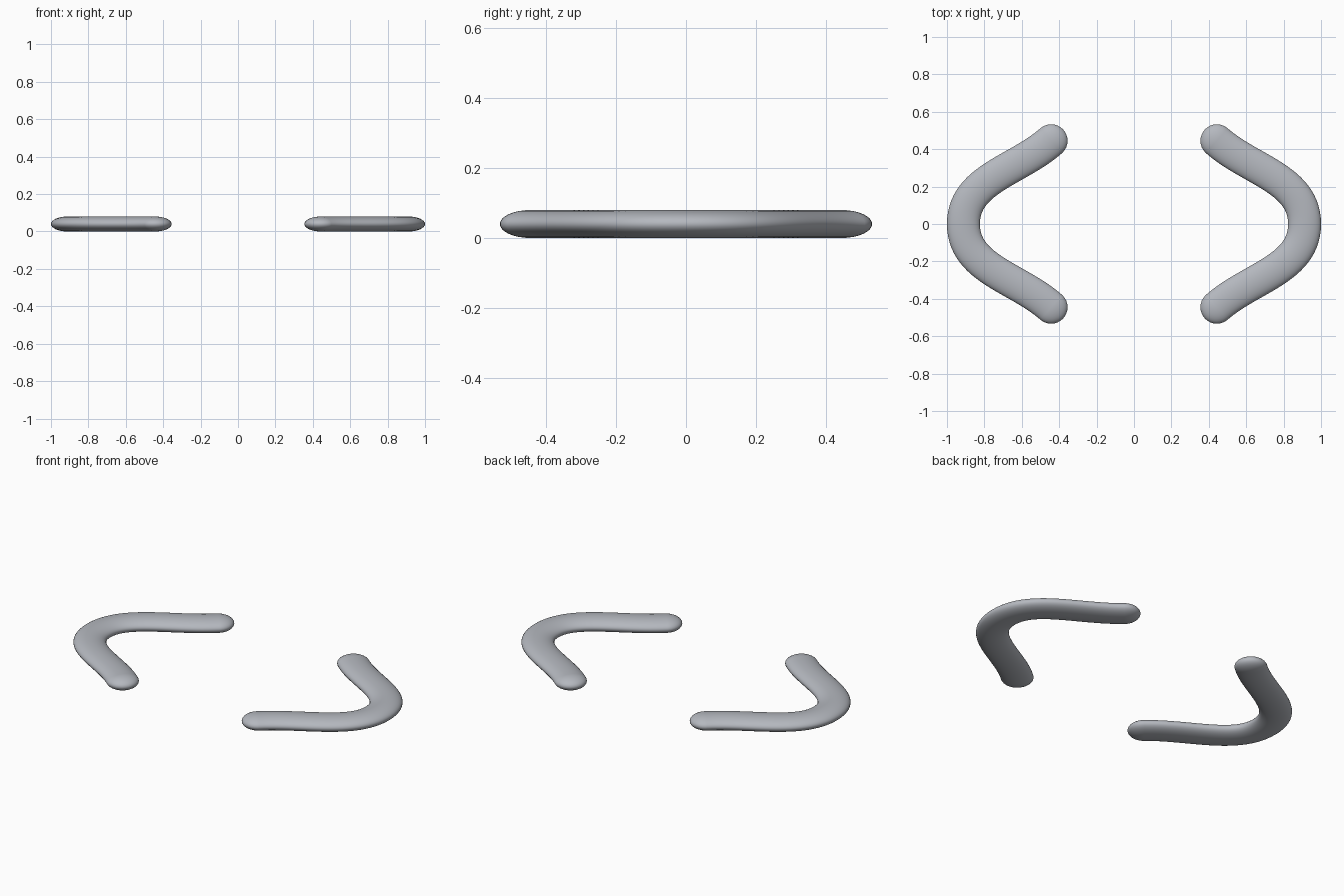
import bpy, bmesh, math
from mathutils import Vector, Matrix
from mathutils.geometry import interpolate_bezier

if "Cube" in bpy.data.objects:
    bpy.data.objects.remove(bpy.data.objects["Cube"])

R, H = 0.088, 0.04      # half width and half height of the flattened tube
SIDES = 32

grey = bpy.data.materials.new("light grey")
grey.diffuse_color = (0.46, 0.48, 0.52, 1)
grey.use_nodes = True
grey.node_tree.nodes["Principled BSDF"].inputs["Base Color"].default_value = grey.diffuse_color


def finish(name, bm):
    bmesh.ops.recalc_face_normals(bm, faces=bm.faces)
    me = bpy.data.meshes.new(name)
    bm.to_mesh(me)
    bm.free()
    me.materials.append(grey)
    for p in me.polygons:
        p.use_smooth = True
    ob = bpy.data.objects.new(name, me)
    bpy.context.collection.objects.link(ob)


def half_path():
    # gentle S from the rounded tip to the middle of the bend
    return interpolate_bezier(Vector((0.443, 0.445, 0)), Vector((0.625, 0.285, 0)),
                              Vector((0.912, 0.24, 0)), Vector((0.912, 0, 0)), 28)


def curved_arm(name, side):
    # sweep an ellipse along the mirrored path
    half = half_path()
    path = half + [Vector((p.x, -p.y, 0)) for p in reversed(half[:-1])]
    bm = bmesh.new()
    rings = []
    for i, p in enumerate(path):
        t = (path[min(i + 1, len(path) - 1)] - path[max(i - 1, 0)]).normalized()
        n = Vector((-t.y, t.x, 0))
        ring = []
        for k in range(SIDES):
            a = 2 * math.pi * k / SIDES
            q = p + n * R * math.cos(a)
            ring.append(bm.verts.new((side * q.x, q.y, H + H * math.sin(a))))
        rings.append(ring)
    for a, b in zip(rings, rings[1:]):
        for k in range(SIDES):
            j = (k + 1) % SIDES
            bm.faces.new((a[k], a[j], b[j], b[k]))
    finish(name, bm)


def rounded_tip(name, x, y):
    bm = bmesh.new()
    m = Matrix.Translation((x, y, H)) @ Matrix.Diagonal((R, R, H, 1))
    bmesh.ops.create_uvsphere(bm, u_segments=SIDES, v_segments=16, radius=1, matrix=m)
    finish(name, bm)


# two mirrored arms, each with a rounded tip at both ends
for side, label in ((-1, "left"), (1, "right")):
    curved_arm(label + "_curved_arm", side)
    rounded_tip(label + "_front_tip", side * 0.443, -0.445)
    rounded_tip(label + "_back_tip", side * 0.443, 0.445)
